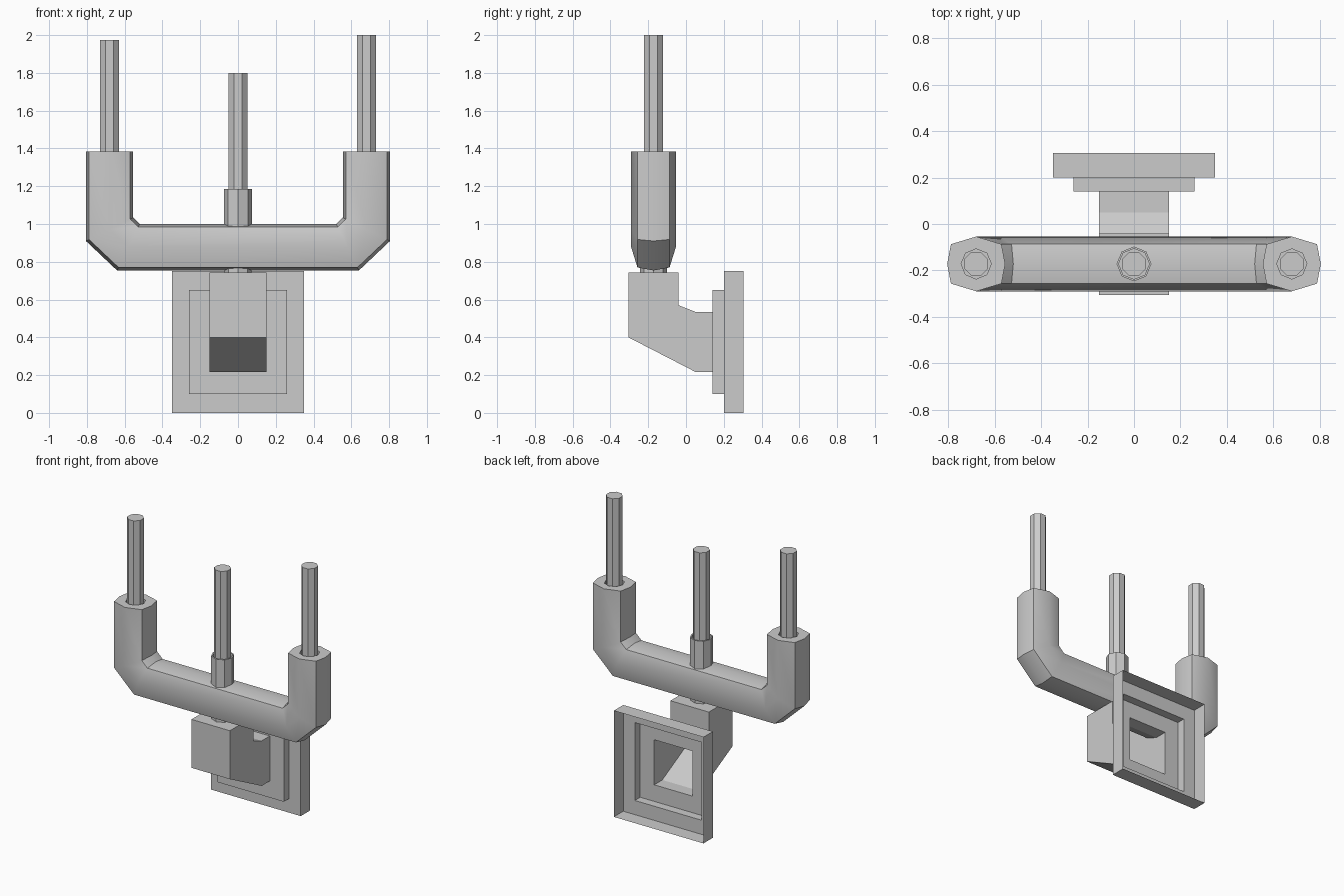
import bpy, bmesh, math

if "Cube" in bpy.data.objects:
    bpy.data.objects.remove(bpy.data.objects["Cube"])

CY = -0.172  # depth of the tube and candle axis


def loft(name, rings, cap_start=False, cap_end=False, smooth=False):
    """Skin a list of equal-length vertex rings."""
    bm = bmesh.new()
    loops = [[bm.verts.new(p) for p in r] for r in rings]
    n = len(loops[0])
    for a, b in zip(loops, loops[1:]):
        for i in range(n):
            j = (i + 1) % n
            bm.faces.new((a[i], a[j], b[j], b[i]))
    if cap_start:
        bm.faces.new(loops[0][::-1])
    if cap_end:
        bm.faces.new(loops[-1])
    bmesh.ops.recalc_face_normals(bm, faces=bm.faces)
    me = bpy.data.meshes.new(name)
    bm.to_mesh(me)
    bm.free()
    ob = bpy.data.objects.new(name, me)
    bpy.context.collection.objects.link(ob)
    if smooth:
        bpy.ops.object.select_all(action='DESELECT')
        bpy.context.view_layer.objects.active = ob
        ob.select_set(True)
        bpy.ops.object.shade_smooth_by_angle(angle=math.radians(40))
    return ob


def octagon(x, z, r, turn=0.0):
    return [(x + r * math.cos(math.pi * (i + turn) / 4),
             CY + r * math.sin(math.pi * (i + turn) / 4), z) for i in range(8)]


def rect(w, y0, z0, y1, z1):
    return [(-w, y0, z0), (w, y0, z0), (w, y1, z1), (-w, y1, z1)]


# Wall plate, step and hollow bracket, one sheet open at the back
loft("wall_bracket", [
    rect(0.35, 0.305, 0.0, 0.305, 0.75),
    rect(0.35, 0.20, 0.0, 0.20, 0.75),
    rect(0.26, 0.20, 0.10, 0.20, 0.65),
    rect(0.26, 0.14, 0.10, 0.14, 0.65),
    rect(0.15, 0.14, 0.217, 0.14, 0.535),
    rect(0.15, 0.05, 0.217, 0.05, 0.535),
    rect(0.15, -0.305, 0.40, -0.04, 0.57),
    rect(0.15, -0.305, 0.742, -0.04, 0.742),
], cap_end=True)

# Neck between bracket and tube
loft("neck", [octagon(0, 0.74, 0.072), octagon(0, 0.79, 0.072)])

# Flattened octagon section: (depth offset, fraction along outer direction)
SECTION = [(0, 1), (0.085, 0.87), (0.118, 0), (0.085, -0.87),
           (0, -1), (-0.085, -0.87), (-0.118, 0), (-0.085, 0.87)]


def tube_ring(x, z, dx, dz):
    return [(x + v * dx, CY + u, z + v * dz) for u, v in SECTION]


# U-shaped tube with mitred corners and recessed candle holes
right = [octagon(0.68, 1.33, 0.065), octagon(0.68, 1.385, 0.065),
         tube_ring(0.68, 1.385, 0.125, 0),
         tube_ring(0.68, 0.972, 0.125, -0.062),
         tube_ring(0.58, 0.877, 0.06, -0.123)]
# holes follow the same winding and start as the section
for k in (0, 1):
    z = right[k][0][2]
    right[k] = octagon(0.68, z, 0.065)
left = [[(-x, y, z) for x, y, z in r] for r in reversed(right)]
loft("u_tube", right + left, True, True, smooth=True)

# Centre socket with a recessed top
loft("centre_socket", [octagon(0, 0.96, 0.075), octagon(0, 1.185, 0.075),
                       octagon(0, 1.185, 0.066), octagon(0, 1.13, 0.066)],
     cap_end=True)

# Candles of three heights
for name, x, base, top in (("left_candle", -0.68, 1.33, 1.975),
                           ("centre_candle", 0, 1.13, 1.80),
                           ("right_candle", 0.68, 1.33, 2.0)):
    loft(name, [octagon(x, base, 0.055, 0.5), octagon(x, top, 0.055, 0.5)],
         True, True)
